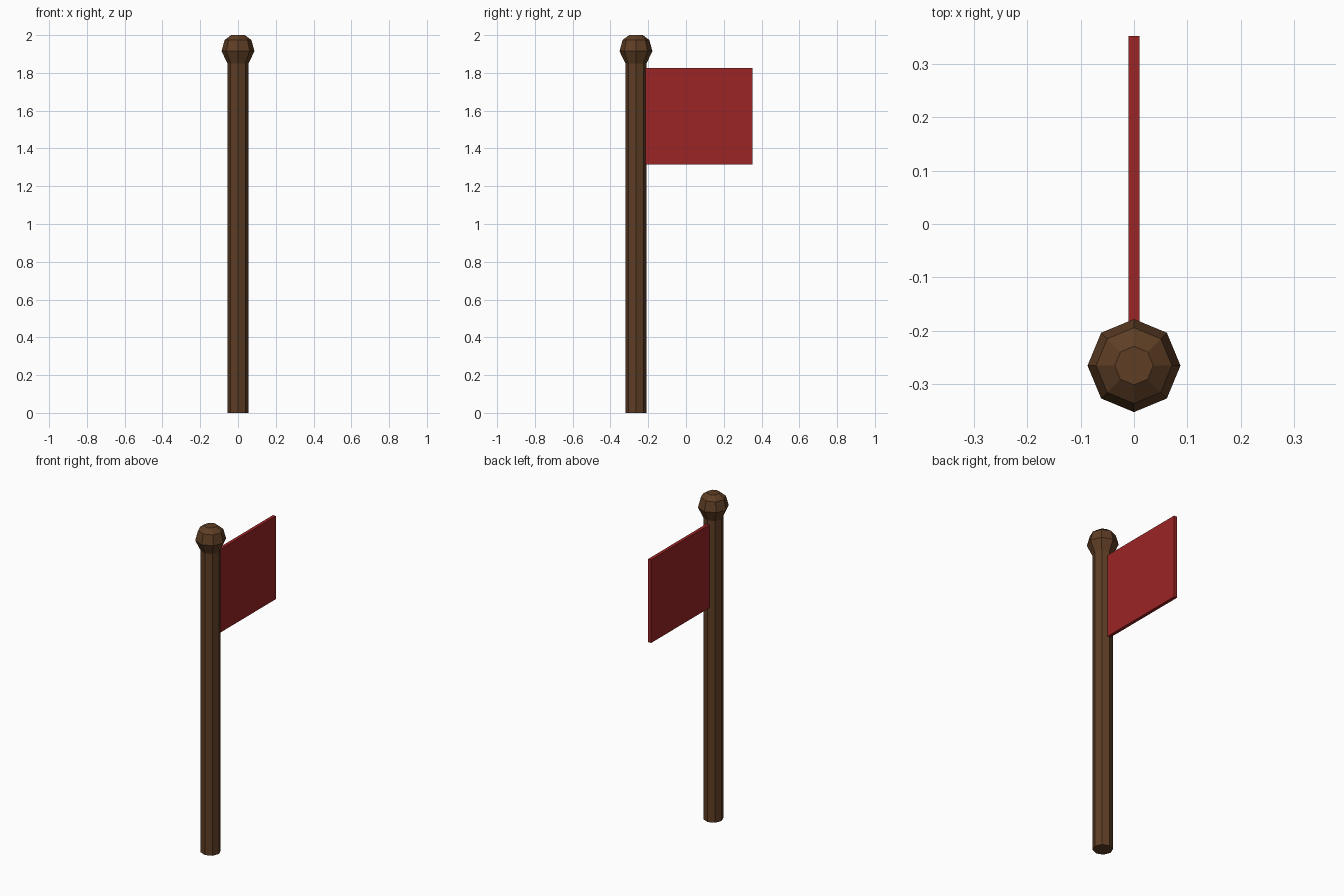
import bpy, bmesh, math

if "Cube" in bpy.data.objects:
    bpy.data.objects.remove(bpy.data.objects["Cube"])

POLE_Y = -0.265


def material(name, rgb):
    m = bpy.data.materials.new(name)
    m.diffuse_color = (*rgb, 1)
    m.use_nodes = True
    m.node_tree.nodes["Principled BSDF"].inputs["Base Color"].default_value = m.diffuse_color
    return m


def add_object(name, bm, mat):
    bmesh.ops.recalc_face_normals(bm, faces=bm.faces)
    mesh = bpy.data.meshes.new(name)
    bm.to_mesh(mesh)
    bm.free()
    mesh.materials.append(mat)
    ob = bpy.data.objects.new(name, mesh)
    bpy.context.collection.objects.link(ob)
    return ob


def lathe(name, profile, mat, sides=8):
    """Stack of capped polygon rings given as (radius, z)."""
    bm = bmesh.new()
    rings = [[bm.verts.new((r * math.cos(math.tau * i / sides),
                            r * math.sin(math.tau * i / sides), z))
              for i in range(sides)] for r, z in profile]
    for a, b in zip(rings, rings[1:]):
        for i in range(sides):
            j = (i + 1) % sides
            bm.faces.new((a[i], a[j], b[j], b[i]))
    bm.faces.new(rings[0])
    bm.faces.new(rings[-1])
    ob = add_object(name, bm, mat)
    ob.location.y = POLE_Y
    return ob


wood = material("dark wood", (0.112, 0.048, 0.018))
red = material("red cloth", (0.33, 0.018, 0.018))

# Octagonal pole with its faceted knob in one continuous profile
lathe("flag_pole", [(0.056, 0), (0.056, 1.85), (0.087, 1.915),
                    (0.071, 1.974), (0.036, 2.0)], wood)

# Thin flag panel, its inner edge set into the pole
y0, y1, z0, z1 = -0.23, 0.352, 1.315, 1.825
bm = bmesh.new()
bmesh.ops.create_cube(bm, size=1)
bmesh.ops.scale(bm, verts=bm.verts, vec=(0.02, y1 - y0, z1 - z0))
bmesh.ops.translate(bm, verts=bm.verts, vec=(0, (y0 + y1) / 2, (z0 + z1) / 2))
add_object("flag", bm, red)
